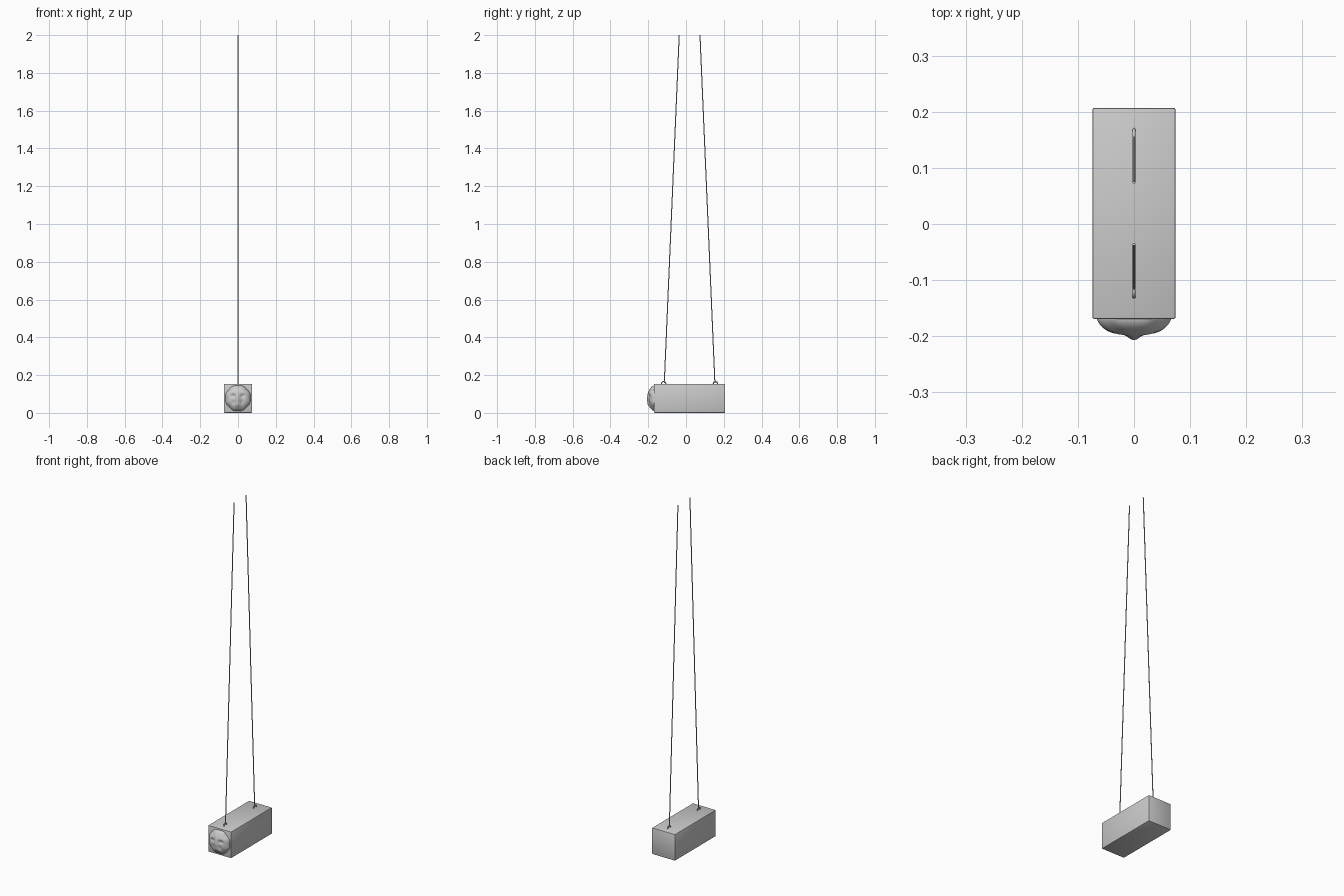
import bpy, bmesh, math
from mathutils import Vector

if "Cube" in bpy.data.objects:
    bpy.data.objects.remove(bpy.data.objects["Cube"])

MID = 0.019   # middle of the beam along y


def finish(bm, name, angle=None):
    bmesh.ops.recalc_face_normals(bm, faces=bm.faces)
    me = bpy.data.meshes.new(name)
    bm.to_mesh(me)
    bm.free()
    ob = bpy.data.objects.new(name, me)
    bpy.context.collection.objects.link(ob)
    if angle:
        bpy.context.view_layer.objects.active = ob
        ob.select_set(True)
        bpy.ops.object.shade_smooth_by_angle(angle=math.radians(angle))
        ob.select_set(False)
    return ob


# Beam: long square block with slightly softened edges
bm = bmesh.new()
bmesh.ops.create_cube(bm, size=1)
for v in bm.verts:
    v.co = Vector((v.co.x * 0.148, v.co.y * 0.376 + MID, v.co.z * 0.153 + 0.0765))
bmesh.ops.bevel(bm, geom=bm.edges[:], offset=0.003, segments=2, affect='EDGES', profile=0.5)
finish(bm, "beam", 40)


# Carved ram head: domed relief on the front end
def bump(x, z, cx, cz, sx, sz):
    return math.exp(-((x - cx) / sx) ** 2 - ((z - cz) / sz) ** 2)


def relief(x, z, f):
    h = 0.027 * (1 - f ** 3.2) ** 0.75
    h += 0.009 * bump(x, z, 0, -0.002, 0.012, 0.034)           # nose
    h += 0.003 * bump(x, z, 0, -0.035, 0.022, 0.010)           # muzzle
    for s in (-1, 1):
        h -= 0.007 * bump(x, z, s * 0.026, 0.012, 0.013, 0.009)  # eyes
        h += 0.003 * bump(x, z, s * 0.030, 0.030, 0.018, 0.008)  # brows
        h -= 0.004 * bump(x, z, s * 0.022, -0.022, 0.008, 0.014)  # cheeks
    return h


bm = bmesh.new()
SEG, RINGS, CZ = 48, 14, 0.078
rings = []
for i in range(RINGS + 1):
    f = 1 - i / (RINGS + 0.6)
    ring = []
    for k in range(SEG):
        a = math.tau * k / SEG
        r = 0.067 * (1 + 0.025 * math.cos(8 * a + math.pi)) * f
        x, z = r * math.cos(a), r * math.sin(a) * 1.02
        ring.append(bm.verts.new((x, -0.171 - max(relief(x, z, f), 0), CZ + z)))
    rings.append(ring)
rings.insert(0, [bm.verts.new((v.co.x, -0.166, v.co.z)) for v in rings[0]])
for a, b in zip(rings, rings[1:]):
    for k in range(SEG):
        n = (k + 1) % SEG
        bm.faces.new((a[k], a[n], b[n], b[k]))
bm.faces.new(rings[-1])
bm.faces.new(rings[0])
finish(bm, "carved_head", 50)


# Ropes and the eyelets they hang from, front and back
def tube(name, points, radius, cyclic=False):
    cu = bpy.data.curves.new(name, 'CURVE')
    cu.dimensions = '3D'
    cu.bevel_depth = radius
    cu.bevel_resolution = 2
    cu.use_fill_caps = True
    sp = cu.splines.new('POLY')
    sp.points.add(len(points) - 1)
    for p, co in zip(sp.points, points):
        p.co = (*co, 1)
    sp.use_cyclic_u = cyclic
    ob = bpy.data.objects.new(name, cu)
    bpy.context.collection.objects.link(ob)


for label, s in (("front", -1), ("back", 1)):
    tube(label + "_rope", [(0, MID + s * 0.134, 0.158), (0, MID + s * 0.055, 2.0)], 0.0027)
    loop = [(0, MID + s * 0.137 + 0.012 * math.cos(t), 0.152 + 0.014 * math.sin(t))
            for t in (math.tau * k / 20 for k in range(20))]
    tube(label + "_eyelet", loop, 0.003, True)
